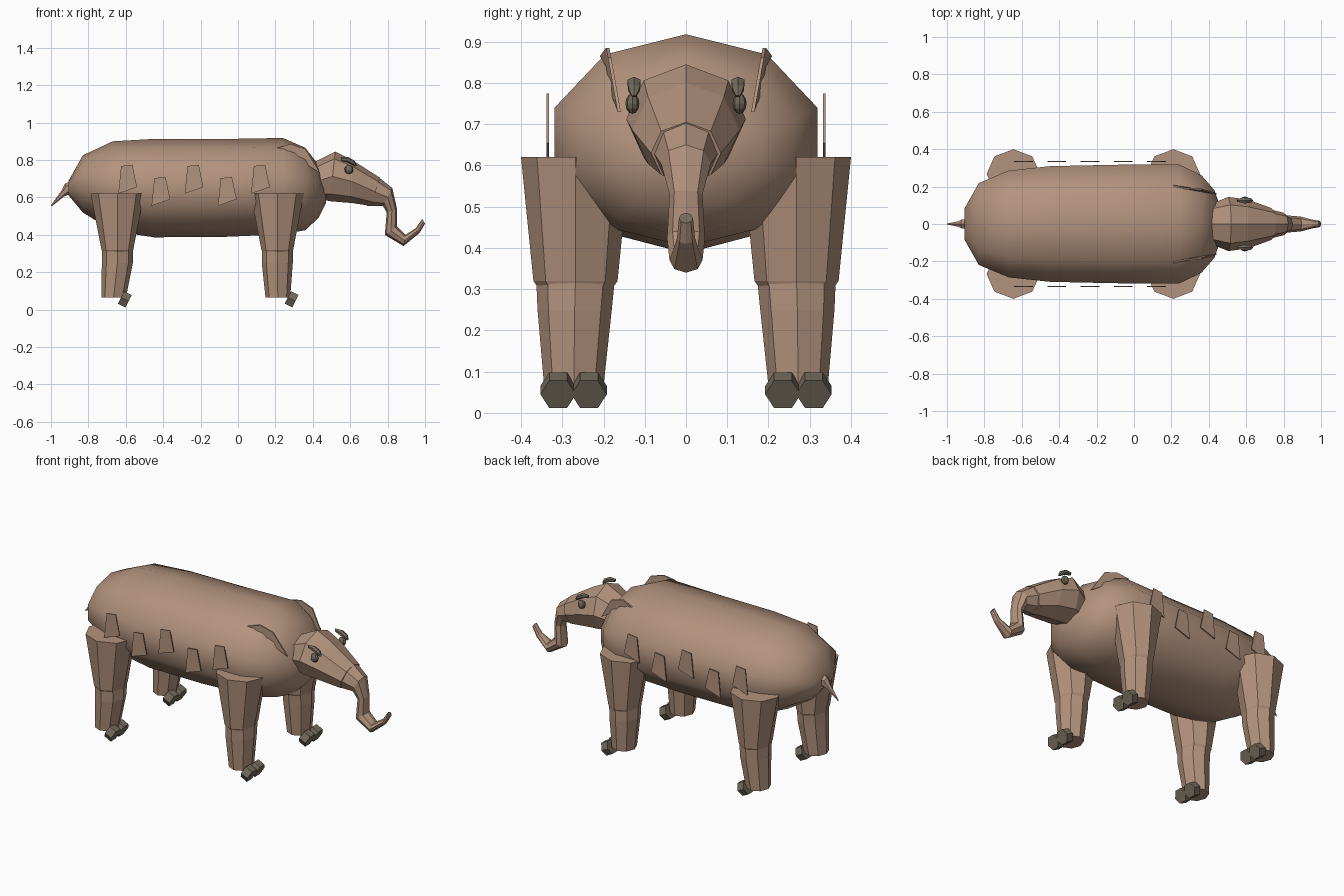
import bpy, bmesh, math
from mathutils import Vector, Matrix

if "Cube" in bpy.data.objects:
    bpy.data.objects.remove(bpy.data.objects["Cube"], do_unlink=True)


def material(name, rgb):
    m = bpy.data.materials.new(name)
    m.use_nodes = True
    m.diffuse_color = (*rgb, 1)
    m.node_tree.nodes["Principled BSDF"].inputs["Base Color"].default_value = (*rgb, 1)
    return m


HIDE = material("tan hide", (0.45, 0.29, 0.205))
HORN = material("grey horn", (0.17, 0.145, 0.105))


def finish(name, bm, mats, smooth=False):
    bmesh.ops.recalc_face_normals(bm, faces=bm.faces)
    me = bpy.data.meshes.new(name)
    bm.to_mesh(me)
    bm.free()
    for m in mats:
        me.materials.append(m)
    for p in me.polygons:
        p.use_smooth = smooth
    ob = bpy.data.objects.new(name, me)
    bpy.context.collection.objects.link(ob)
    return ob


def skin(name, rings, mats=(HIDE,), smooth=False):
    """Bridge rings of points and cap both ends; returns the object."""
    bm = bmesh.new()
    loops = [[bm.verts.new(p) for p in r] for r in rings]
    n = len(loops[0])
    for a, b in zip(loops, loops[1:]):
        for i in range(n):
            j = (i + 1) % n
            bm.faces.new((a[i], a[j], b[j], b[i]))
    bm.faces.new(loops[0])
    bm.faces.new(loops[-1])
    return finish(name, bm, mats, smooth)


def ring(top, bottom, half, n):
    """Elliptic ring whose top and bottom are given in the x-z plane."""
    t, b = Vector((top[0], 0, top[1])), Vector((bottom[0], 0, bottom[1]))
    mid, up, side = (t + b) / 2, (t - b) / 2, Vector((0, half, 0))
    return [mid + up * math.cos(a) + side * math.sin(a)
            for a in (math.tau * i / n for i in range(n))]


def plate(name, outline, thick):
    """Thin plate from an outline of (x, y, z) points, thickened along y."""
    return skin(name, [[(x, y + s * thick / 2, z) for x, y, z in outline] for s in (-1, 1)])


# Barrel body: x, top z, bottom z, half width
body = [(-0.905, 0.69, 0.61, 0.09), (-0.83, 0.825, 0.52, 0.23),
        (-0.67, 0.90, 0.42, 0.30), (-0.45, 0.913, 0.387, 0.325),
        (-0.1, 0.912, 0.388, 0.333), (0.24, 0.918, 0.403, 0.335),
        (0.36, 0.865, 0.425, 0.275), (0.43, 0.775, 0.49, 0.19),
        (0.47, 0.66, 0.57, 0.07)]
skin("body", [ring((x, t), (x, b), w, 10) for x, t, b, w in body], smooth=True)

# Head: top point, bottom point, half width
head = [((0.41, 0.79), (0.45, 0.59), 0.115), ((0.52, 0.845), (0.49, 0.58), 0.145),
        ((0.61, 0.80), (0.61, 0.57), 0.13), ((0.76, 0.705), (0.71, 0.555), 0.085)]
skin("head", [ring(*r, 8) for r in head])

# Trunk, bent down and curling up to a dark tip
trunk = [((0.75, 0.71), (0.69, 0.555), 0.08), ((0.825, 0.65), (0.775, 0.555), 0.06),
         ((0.85, 0.54), (0.795, 0.52), 0.04), ((0.85, 0.445), (0.785, 0.40), 0.046),
         ((0.895, 0.40), (0.885, 0.34), 0.04), ((0.95, 0.435), (0.97, 0.41), 0.022),
         ((0.985, 0.485), (1.0, 0.46), 0.017)]
tip = skin("trunk", [ring(*r, 8) for r in trunk], (HIDE, HORN))
tip.data.polygons[-1].material_index = 1

# Tail
tail = [((-0.88, 0.69), (-0.88, 0.61), 0.03), ((-0.925, 0.675), (-0.905, 0.615), 0.028),
        ((-0.945, 0.635), (-0.93, 0.605), 0.016), ((-1.0, 0.558), (-0.997, 0.552), 0.003)]
skin("tail", [ring(*r, 6) for r in tail])


def leg_ring(x, y, z, rx, ry):
    return [(x + rx * math.cos(a), y + ry * math.sin(a), z)
            for a in (math.tau * i / 8 for i in range(8))]


def toe(name, loc):
    bm = bmesh.new()
    tilt = Matrix.Rotation(math.radians(117), 4, 'Y')
    bmesh.ops.create_cone(bm, cap_ends=True, segments=6, radius1=0.043, radius2=0.043,
                          depth=0.045, matrix=Matrix.Translation(loc) @ tilt)
    finish(name, bm, (HORN,))


for side, s in (("left", 1), ("right", -1)):
    # Legs with a stepped knee and two toes each; side is the +y or -y flank
    for end, x0, shift in (("front", 0.21, 0.023), ("rear", -0.645, 0)):
        name = f"{end}_{side}"
        skin(name + "_upper_leg",
             [leg_ring(x0, s * 0.268, 0.62, 0.143, 0.132),
              leg_ring(x0, s * 0.268, 0.32, 0.085, 0.102),
              leg_ring(x0, s * 0.268, 0.295, 0.075, 0.085)])
        skin(name + "_lower_leg",
             [leg_ring(x0, s * 0.268, 0.32, 0.083, 0.095),
              leg_ring(x0, s * 0.27, 0.25, 0.083, 0.09),
              leg_ring(x0 - 0.02 + shift, s * 0.272, 0.065, 0.066, 0.072)])
        for i, y in enumerate((0.235, 0.31)):
            toe(f"{name}_toe_{i + 1}", (x0 + 0.04 + shift * 1.6, s * y, 0.055))

    # Ear flap
    ear = [(0.21, 0.205, 0.865), (0.28, 0.19, 0.885), (0.36, 0.185, 0.86),
           (0.44, 0.162, 0.73), (0.36, 0.18, 0.78), (0.30, 0.19, 0.84)]
    plate("ear_" + side, [(x, s * y, z) for x, y, z in ear], 0.008)

    # Flank plates, alternating high and low
    for i in range(5):
        x, z = -0.59 + 0.1775 * i, 0.62 - 0.065 * (i % 2)
        quad = [(x - 0.05, z), (x + 0.05, z + 0.035), (x + 0.025, z + 0.155), (x - 0.035, z + 0.148)]
        plate(f"flank_plate_{side}_{i + 1}", [(px, s * 0.335, pz) for px, pz in quad], 0.006)

    # Eye
    bm = bmesh.new()
    bmesh.ops.create_uvsphere(bm, u_segments=8, v_segments=6, radius=1,
                              matrix=Matrix.Translation((0.593, s * 0.13, 0.75))
                              @ Matrix.Diagonal((0.024, 0.017, 0.025, 1)))
    finish("eye_" + side, bm, (HORN,))

    # Arched brow
    brow = [((0.55, 0.815), (0.553, 0.795), 0.008), ((0.59, 0.815), (0.585, 0.787), 0.018),
            ((0.625, 0.795), (0.61, 0.775), 0.016), ((0.636, 0.77), (0.625, 0.765), 0.006)]
    rings = [[p + Vector((0, s * 0.126, 0)) for p in ring(*r, 6)] for r in brow]
    skin("brow_" + side, rings, (HORN,))
